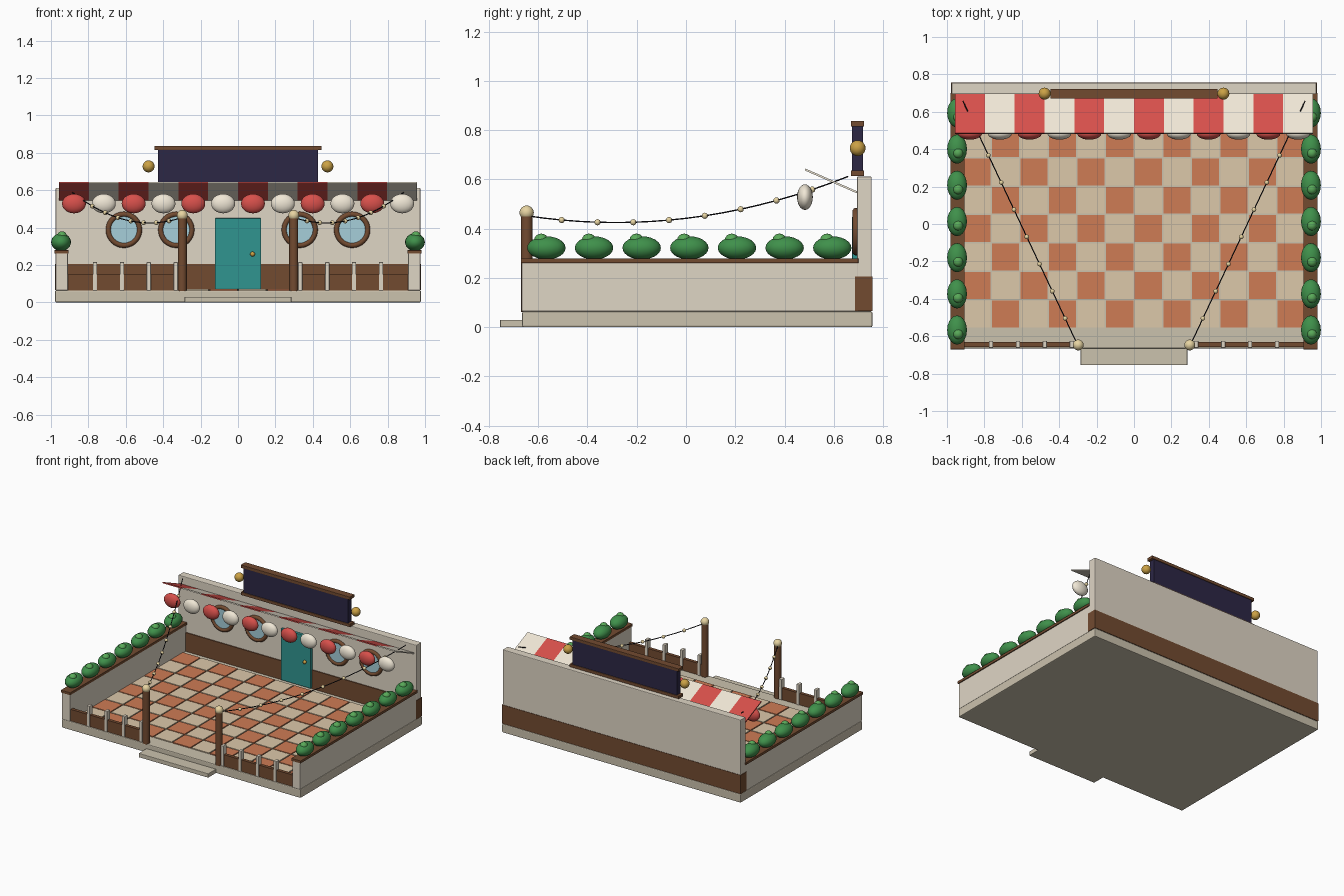
import bpy, math

if "Cube" in bpy.data.objects:
    bpy.data.objects.remove(bpy.data.objects["Cube"])

MATS = {}
COLORS = {
    "stone": (0.60, 0.54, 0.42), "plaster": (0.74, 0.67, 0.56), "wood": (0.17, 0.07, 0.03),
    "terracotta": (0.62, 0.20, 0.09), "sand": (0.72, 0.58, 0.40), "red": (0.68, 0.08, 0.07),
    "cream": (0.87, 0.80, 0.67), "leaf": (0.05, 0.28, 0.07), "light_leaf": (0.10, 0.40, 0.10),
    "navy": (0.025, 0.02, 0.06), "gold": (0.60, 0.36, 0.06), "glass": (0.38, 0.62, 0.70),
    "teal": (0.03, 0.30, 0.28), "wire": (0.01, 0.01, 0.015), "bulb": (0.80, 0.66, 0.36),
}


def finish(ob, name, color, smooth=False):
    ob.name = name
    if color not in MATS:
        MATS[color] = bpy.data.materials.new(color)
        MATS[color].diffuse_color = (*COLORS[color], 1)
    ob.data.materials.append(MATS[color])
    if smooth:
        bpy.ops.object.shade_smooth_by_angle(angle=math.radians(40))
    return ob


def box(name, color, x, y, z, bevel=0.0, rot=(0, 0, 0)):
    """Box from (min, max) ranges."""
    r = (x, y, z)
    bpy.ops.mesh.primitive_cube_add(size=1, location=[(a + b) / 2 for a, b in r], rotation=rot)
    ob = bpy.context.object
    ob.scale = [b - a for a, b in r]
    bpy.ops.object.transform_apply(location=False, rotation=False, scale=True)
    if bevel:
        m = ob.modifiers.new("bevel", "BEVEL")
        m.width, m.segments = bevel, 2
    return finish(ob, name, color)


def ball(name, color, loc, r, seg=20, rings=12):
    bpy.ops.mesh.primitive_uv_sphere_add(segments=seg, ring_count=rings, radius=1, location=loc)
    ob = bpy.context.object
    ob.scale = r if isinstance(r, tuple) else (r, r, r)
    bpy.ops.object.transform_apply(location=False, rotation=False, scale=True)
    return finish(ob, name, color, True)


def rod(name, color, loc, r, depth, rot=(0, 0, 0)):
    bpy.ops.mesh.primitive_cylinder_add(vertices=24, radius=r, depth=depth, location=loc, rotation=rot)
    return finish(bpy.context.object, name, color, True)


# Base slab and entry step
box("base_slab", "stone", (-0.978, 0.978), (-0.665, 0.757), (0, 0.064), 0.006)
box("entry_step", "stone", (-0.285, 0.285), (-0.755, -0.655), (0, 0.03), 0.003)

# Checkered floor tiles
P = 0.1528
for i in range(12):
    for j in range(8):
        x, y = (i - 6) * P, -0.557 + j * 0.152
        box("floor_tile", "terracotta" if (i + j) % 2 else "sand",
            (x + 0.004, x + P - 0.004), (y + 0.004, y + 0.148), (0.06, 0.071))

# Back wall with wooden lower band
box("back_wall", "plaster", (-0.975, 0.975), (0.694, 0.754), (0.064, 0.612), 0.005)
box("wall_band", "wood", (-0.978, 0.978), (0.687, 0.757), (0.066, 0.205))

# Door with knob
box("door", "teal", (-0.123, 0.123), (0.675, 0.70), (0.07, 0.45), 0.003)
ball("door_knob", "gold", (0.078, 0.668, 0.258), 0.013)

# Round windows
for x in (-0.61, -0.33, 0.33, 0.61):
    bpy.ops.mesh.primitive_torus_add(location=(x, 0.69, 0.388), rotation=(math.pi / 2, 0, 0),
                                     major_radius=0.083, minor_radius=0.014,
                                     major_segments=32, minor_segments=10)
    finish(bpy.context.object, "window_frame", "wood", True)
    rod("window_glass", "glass", (x, 0.692, 0.388), 0.081, 0.014, (math.pi / 2, 0, 0))

# Striped awning and its hanging scallops
tilt = math.atan2(-0.093, 0.211)
for i in range(12):
    x, color = -0.957 + i * 0.1595, "cream" if i % 2 else "red"
    box("awning_stripe", color, (x, x + 0.1595), (0.474, 0.704), (0.59, 0.598), rot=(tilt, 0, 0))
    ball("awning_scallop", color, (x + 0.08, 0.483, 0.528), (0.064, 0.032, 0.052))

# Blank sign board above the wall
box("sign_board", "navy", (-0.428, 0.428), (0.675, 0.718), (0.625, 0.825))
for z in (0.614, 0.815):
    box("sign_trim", "wood", (-0.447, 0.447), (0.67, 0.723), (z, z + 0.022), 0.002)

for s in (-1, 1):
    ball("sign_lamp", "gold", (s * 0.478, 0.697, 0.727), 0.032)

    # Side walls with wooden caps
    box("side_wall", "plaster", sorted((s * 0.91, s * 0.975)), (-0.667, 0.70), (0.064, 0.262), 0.003)
    box("side_wall_cap", "wood", sorted((s * 0.905, s * 0.982)), (-0.67, 0.70), (0.26, 0.279), 0.002)

    # Hedge bushes
    for k in range(7):
        y = -0.567 + k * 0.1935
        ball("bush", "leaf", (s * 0.946, y, 0.322), (0.053, 0.078, 0.047))
        ball("bush_top", "light_leaf", (s * 0.946 + 0.005, y - 0.021, 0.355), (0.027, 0.028, 0.025), 14, 8)

    # Low front fence
    box("fence_panel", "wood", sorted((s * 0.30, s * 0.91)), (-0.657, -0.632), (0.064, 0.147))
    box("fence_rail", "wood", sorted((s * 0.30, s * 0.91)), (-0.657, -0.632), (0.147, 0.15))
    for x in (0.333, 0.477, 0.621, 0.765):
        box("fence_picket", "plaster", (s * x - 0.011, s * x + 0.011), (-0.662, -0.626), (0.064, 0.215), 0.002)

    # Gate post with globe
    rod("gate_post", "wood", (s * 0.298, -0.647, 0.257), 0.024, 0.39)
    ball("post_globe", "bulb", (s * 0.298, -0.647, 0.465), 0.029)

    # Sagging string of lights
    def sag(t):
        return (s * (0.30 + 0.615 * t), -0.65 + 1.308 * t,
                0.453 + 0.159 * t - 0.36 * t * (1 - t))
    cu = bpy.data.curves.new("light_wire", "CURVE")
    cu.dimensions, cu.bevel_depth, cu.bevel_resolution = "3D", 0.003, 1
    sp = cu.splines.new("POLY")
    sp.points.add(18)
    for k, p in enumerate(sp.points):
        p.co = (*sag(k / 18), 1)
    wire = bpy.data.objects.new("light_wire", cu)
    bpy.context.collection.objects.link(wire)
    bpy.ops.object.select_all(action="DESELECT")
    wire.select_set(True)
    bpy.context.view_layer.objects.active = wire
    bpy.ops.object.convert(target="MESH")
    finish(bpy.context.object, "light_wire", "wire", True)
    for k in range(1, 9):
        ball("light_bulb", "bulb", sag(k / 9), 0.0125, 12, 8)

for m in bpy.data.materials:
    if m.users and not m.is_grease_pencil:
        m.use_nodes = True
        m.node_tree.nodes["Principled BSDF"].inputs["Base Color"].default_value = m.diffuse_color
